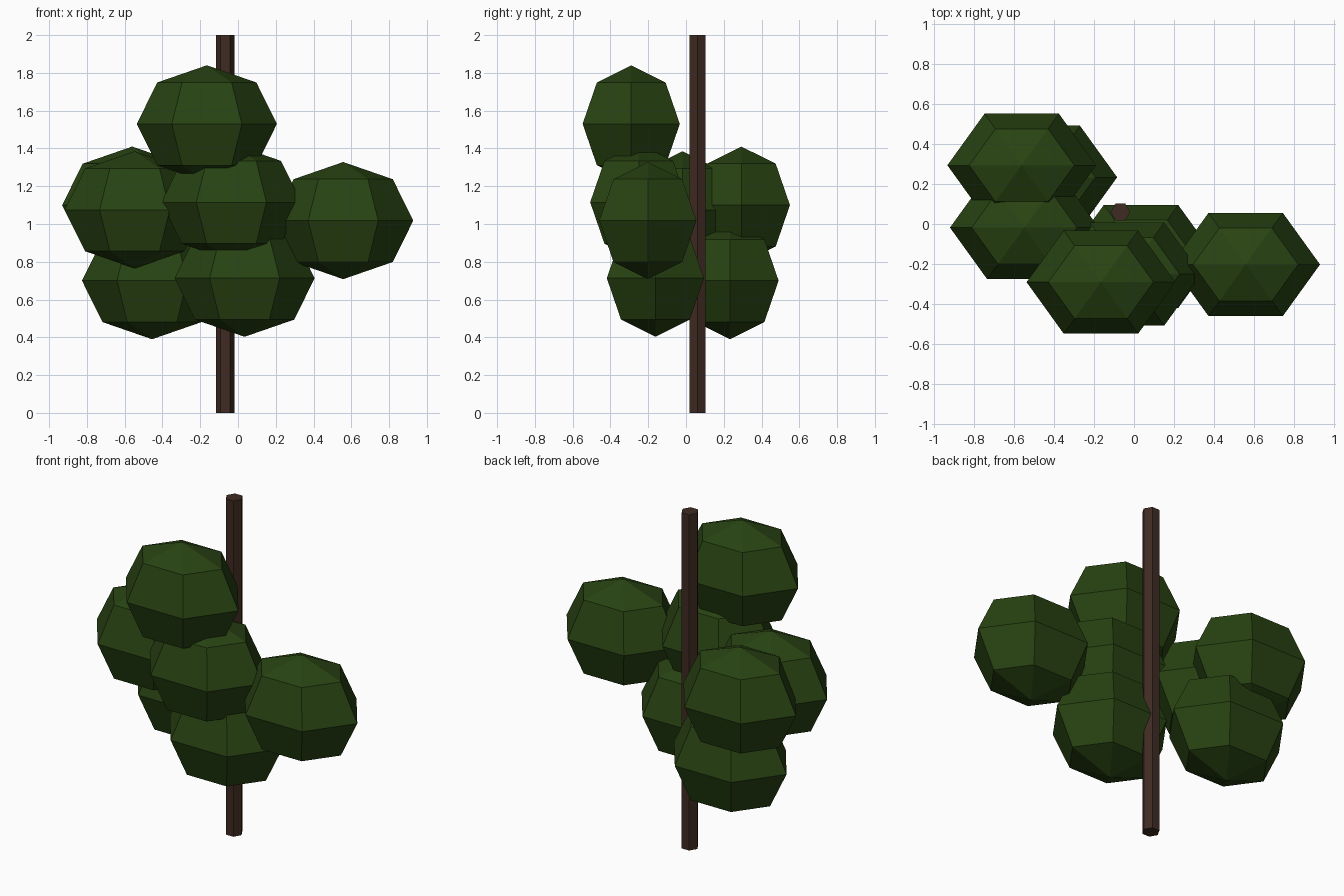
import bpy, bmesh, math

if "Cube" in bpy.data.objects:
    bpy.data.objects.remove(bpy.data.objects["Cube"])

SIDES = 6


def material(name, rgb):
    m = bpy.data.materials.new(name)
    m.diffuse_color = (*rgb, 1.0)
    m.use_nodes = True
    m.node_tree.nodes["Principled BSDF"].inputs["Base Color"].default_value = m.diffuse_color
    return m


leaf_green = material("leaf green", (0.021, 0.056, 0.006))
bark_brown = material("bark brown", (0.050, 0.023, 0.016))


def lathe(name, profile, centre, scale, mat):
    """Six-sided flat-shaded solid from (radius, height) pairs, corners on +-x."""
    bm = bmesh.new()
    rings = []
    for r, z in profile:
        n = SIDES if r > 0 else 1
        rings.append([bm.verts.new((r * math.cos(math.tau * i / SIDES) * scale[0],
                                    r * math.sin(math.tau * i / SIDES) * scale[1],
                                    z * scale[2])) for i in range(n)])
    for a, b in zip(rings, rings[1:]):
        for i in range(SIDES):
            j = (i + 1) % SIDES
            if len(a) == 1:
                bm.faces.new((a[0], b[j], b[i]))
            elif len(b) == 1:
                bm.faces.new((a[i], a[j], b[0]))
            else:
                bm.faces.new((a[i], a[j], b[j], b[i]))
    for ring in (rings[0], rings[-1]):
        if len(ring) > 1:
            bm.faces.new(ring)
    bmesh.ops.recalc_face_normals(bm, faces=bm.faces)
    me = bpy.data.meshes.new(name)
    bm.to_mesh(me)
    bm.free()
    me.materials.append(mat)
    ob = bpy.data.objects.new(name, me)
    ob.location = centre
    bpy.context.collection.objects.link(ob)
    return ob


# Trunk: a straight six-sided pole
lathe("trunk", [(1, 0), (1, 2)], (-0.068, 0.06, 0), (0.049, 0.049, 1), bark_brown)

# Foliage: identical squashed low-poly balls
s = math.sqrt(0.5)
BALL = [(0, -1), (s, -s), (1, 0), (s, s), (0, 1)]
clumps = {
    "top_foliage": (-0.165, -0.29, 1.53),
    "back_left_foliage": (-0.56, 0.293, 1.10),
    "left_foliage": (-0.547, -0.018, 1.075),
    "right_foliage": (0.557, -0.202, 1.018),
    "centre_foliage": (-0.035, -0.25, 1.115),
    "low_left_foliage": (-0.455, 0.233, 0.70),
    "low_centre_foliage": (0.035, -0.162, 0.713),
}
for name, pos in clumps.items():
    lathe(name, BALL, pos, (0.371, 0.297, 0.31), leaf_green)
